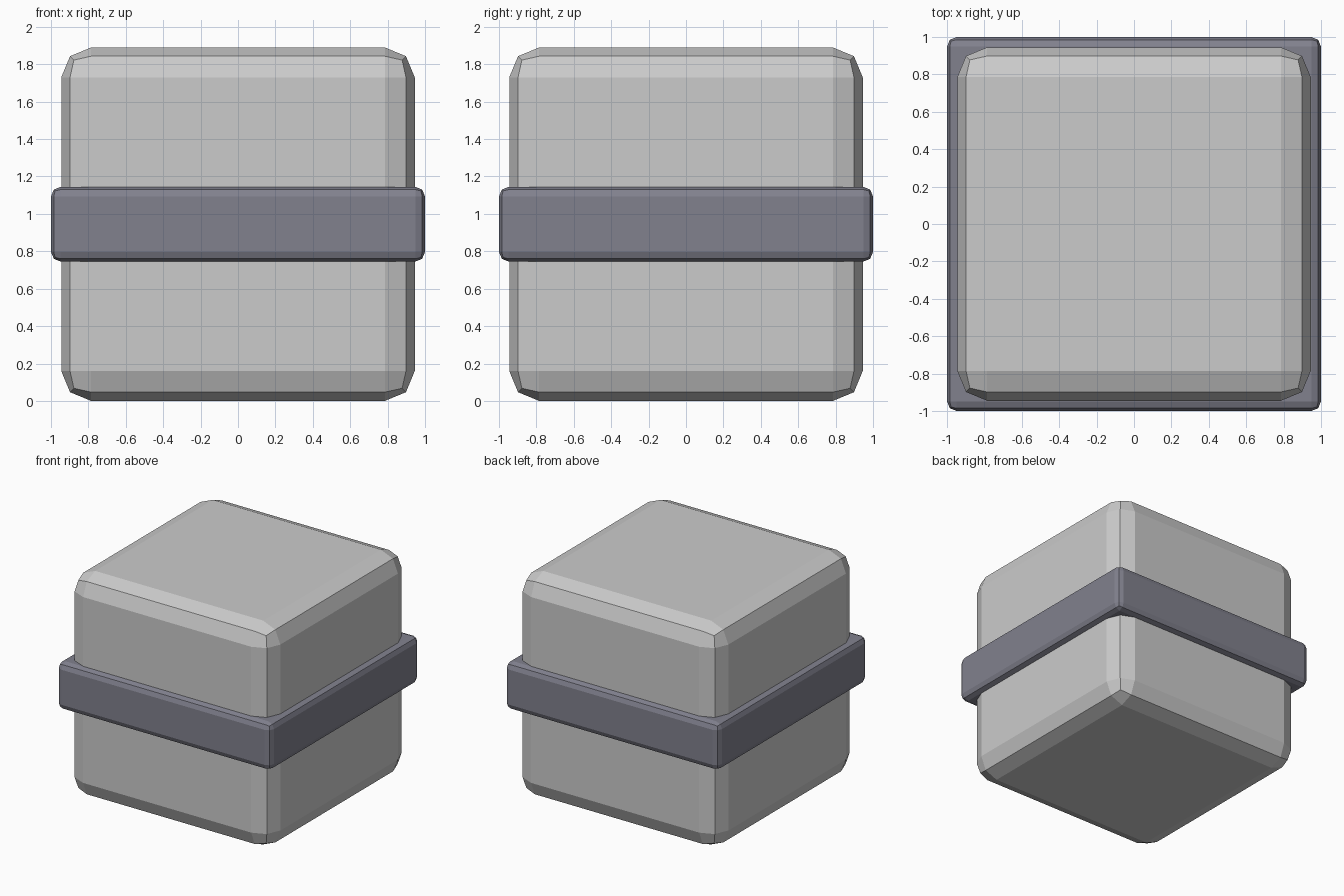
import bpy

if "Cube" in bpy.data.objects:
    bpy.data.objects.remove(bpy.data.objects["Cube"])


def rounded_box(name, width, height, z_mid, bevel):
    bpy.ops.mesh.primitive_cube_add(size=1, location=(0, 0, z_mid))
    obj = bpy.context.object
    obj.name = name
    obj.scale = (width, width, height)
    bpy.ops.object.transform_apply(location=False, rotation=False, scale=True)
    mod = obj.modifiers.new("Bevel", "BEVEL")
    mod.width = bevel
    mod.segments = 2
    return obj


# Main block with softly chamfered edges
rounded_box("crate_body", 1.89, 1.89, 0.945, 0.16)

# Dark band wrapped around the middle
band = rounded_box("middle_band", 2.0, 0.40, 0.945, 0.052)
mat = bpy.data.materials.new("dark_band")
mat.diffuse_color = (0.22, 0.22, 0.27, 1)
mat.use_nodes = True
mat.node_tree.nodes["Principled BSDF"].inputs["Base Color"].default_value = mat.diffuse_color
band.data.materials.append(mat)
